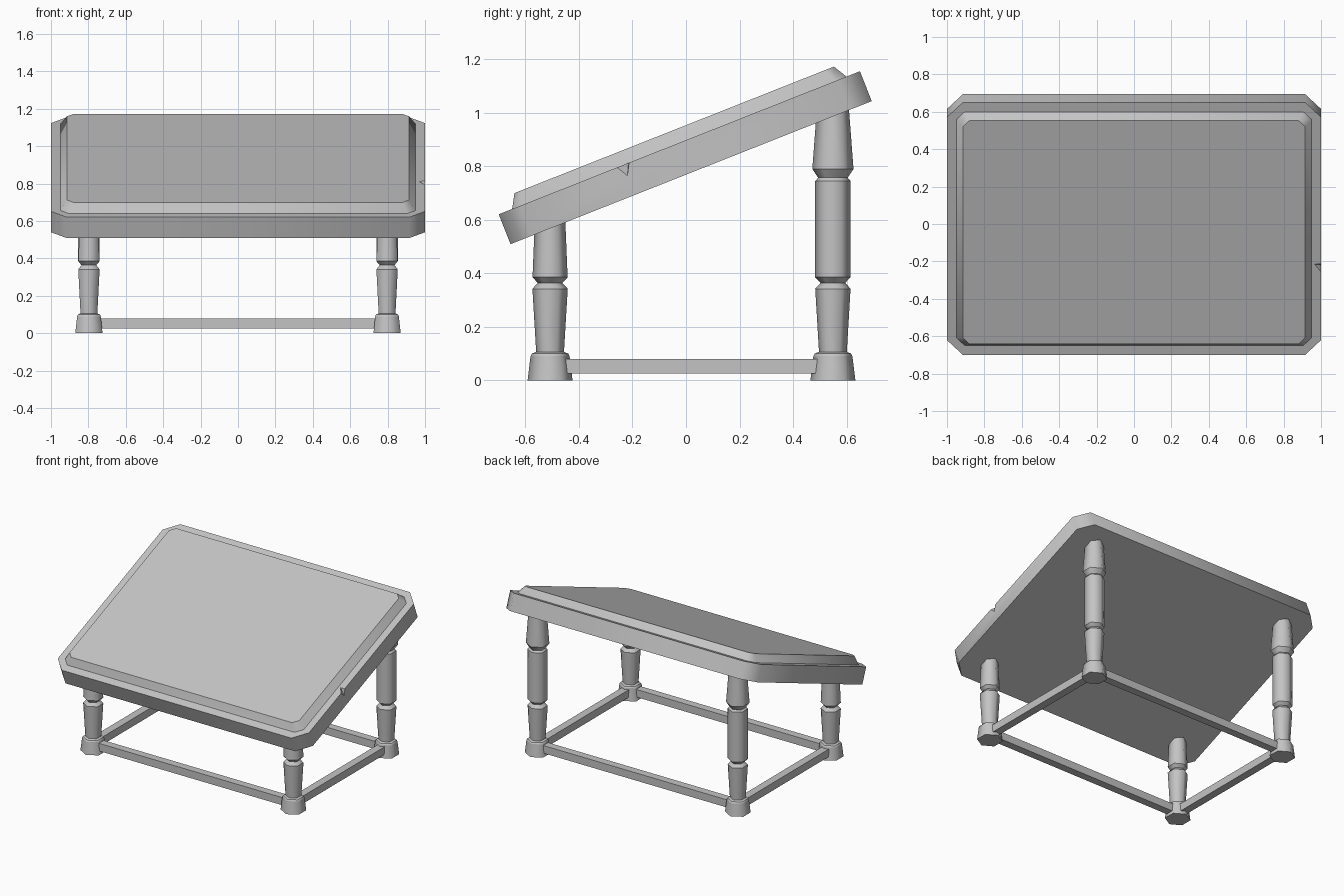
import bpy, bmesh
from math import atan, cos, sin, pi
from mathutils import Matrix

cube = bpy.data.objects.get("Cube")
if cube:
    bpy.data.objects.remove(cube)

grey = bpy.data.materials.new("plain grey")
grey.use_nodes = True
colour = (0.55, 0.55, 0.55, 1)
grey.diffuse_color = colour
grey.node_tree.nodes["Principled BSDF"].inputs["Base Color"].default_value = colour


def finish(name, bm):
    bmesh.ops.recalc_face_normals(bm, faces=bm.faces[:])
    mesh = bpy.data.meshes.new(name)
    bm.to_mesh(mesh)
    bm.free()
    mesh.materials.append(grey)
    obj = bpy.data.objects.new(name, mesh)
    bpy.context.collection.objects.link(obj)
    return obj


def loft(name, rings):
    """Skin a stack of outlines; sides are smooth around, every outline stays sharp."""
    bm = bmesh.new()
    loops = [[bm.verts.new(p) for p in ring] for ring in rings]
    n = len(loops[0])
    for low, high in zip(loops, loops[1:]):
        for i in range(n):
            j = (i + 1) % n
            bm.faces.new((low[i], low[j], high[j], high[i])).smooth = True
    bm.faces.new(loops[0])
    bm.faces.new(loops[-1])
    for loop in loops:
        for i in range(n):
            bm.edges.get((loop[i], loop[(i + 1) % n])).smooth = False
    return finish(name, bm)


def clipped_rectangle(hx, hy, cut, z):
    """Rectangle outline with its corners cut off."""
    quarter = [(hx, hy - cut), (hx - cut, hy)]
    points = []
    for sx, sy in ((1, 1), (-1, 1), (-1, -1), (1, -1)):
        corner = [(sx * x, sy * y, z) for x, y in quarter]
        points += corner if sx * sy > 0 else corner[::-1]
    return points


def hexagon(x, y, r, z):
    return [(x + r * sin(i * pi / 3), y + r * cos(i * pi / 3), z) for i in range(6)]


# Sloping top: thick slab and raised bevelled panel, sharing one tilt
tilt = Matrix.Translation((0, -0.025, 0.8875)) @ Matrix.Rotation(atan(0.396), 4, "X")
slab = loft("desk_slab", [clipped_rectangle(1, 0.726, 0.085, z) for z in (-0.12, 0)])
panel = loft("raised_panel", [clipped_rectangle(0.95, 0.672, 0.045, -0.01),
                              clipped_rectangle(0.95, 0.672, 0.045, 0),
                              clipped_rectangle(0.915, 0.642, 0.035, 0.052)])
slab.matrix_world = tilt
panel.matrix_world = tilt

# Small chip in the left edge of the slab
bm = bmesh.new()
tip = bm.verts.new((0.965, -0.215, 0.815))
base = [bm.verts.new(p) for p in ((1.01, -0.275, 0.795), (1.01, -0.21, 0.83), (1.01, -0.22, 0.75))]
bm.faces.new(base)
for i in range(3):
    bm.faces.new((base[i], base[(i + 1) % 3], tip))
chip = finish("chip_cutter", bm)
chip.hide_render = True
chip.hide_viewport = True
cut = slab.modifiers.new("chip", "BOOLEAN")
cut.operation = "DIFFERENCE"
cut.solver = "EXACT"
cut.object = chip

# Turned six-sided legs: (radius, height) profiles
leg_x, front_y, back_y = 0.797, -0.508, 0.549
lower = [(0.084, 0), (0.073, 0.09), (0.068, 0.1), (0.052, 0.106), (0.066, 0.342),
         (0.046, 0.364), (0.066, 0.385)]
profiles = {
    "front": (front_y, lower + [(0.065, 0.4), (0.056, 0.62)]),
    "back": (back_y, lower + [(0.066, 0.745), (0.055, 0.757), (0.077, 0.79), (0.058, 1.04)]),
}
for end, (y, profile) in profiles.items():
    for side, sx in (("left", 1), ("right", -1)):
        loft(f"{end}_{side}_leg", [hexagon(sx * leg_x, y, r, z) for r, z in profile])


# Low stretchers joining the feet
def stretcher(name, location, size):
    bm = bmesh.new()
    bmesh.ops.create_cube(bm, size=1, matrix=Matrix.Translation(location) @ Matrix.Diagonal((*size, 1)))
    finish(name, bm)


mid_y, bar, height, level = (front_y + back_y) / 2, 0.056, 0.055, 0.052
for side, sx in (("left", 1), ("right", -1)):
    stretcher(f"{side}_stretcher", (sx * leg_x, mid_y, level), (bar, back_y - front_y, height))
for end, y in (("front", front_y), ("back", back_y)):
    stretcher(f"{end}_stretcher", (0, y, level), (2 * leg_x, bar, height))
